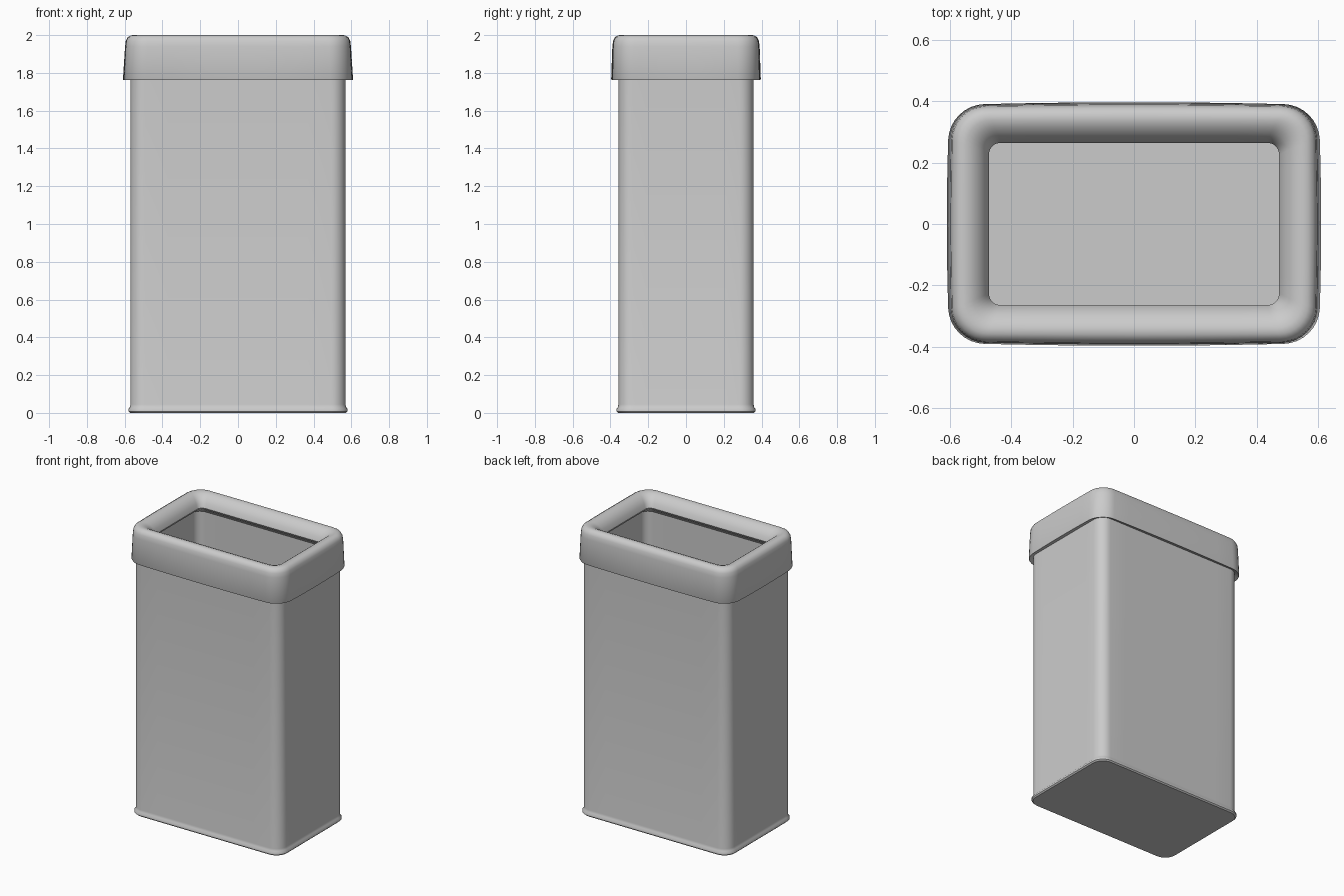
import bpy, bmesh, math

if "Cube" in bpy.data.objects:
    bpy.data.objects.remove(bpy.data.objects["Cube"])

grey = bpy.data.materials.new("plain grey")
grey.diffuse_color = (0.6, 0.6, 0.6, 1)
grey.use_nodes = True
grey.node_tree.nodes["Principled BSDF"].inputs["Base Color"].default_value = grey.diffuse_color

SIDE, ARC = 8, 8  # segments per straight side and per corner


def ring(hx, hy, r, bulge=0.0):
    """Rounded rectangle outline, sides bowed slightly outward by bulge."""
    corners = []
    for k, (sx, sy) in enumerate([(1, 1), (-1, 1), (-1, -1), (1, -1)]):
        arc = []
        for i in range(ARC + 1):
            a = math.pi / 2 * (k + i / ARC)
            arc.append((sx * (hx - r) + r * math.cos(a), sy * (hy - r) + r * math.sin(a)))
        corners.append(arc)
    pts = []
    for k in range(4):
        pts += corners[k]
        p, q = corners[k][-1], corners[(k + 1) % 4][0]
        pts += [(p[0] + (q[0] - p[0]) * i / SIDE, p[1] + (q[1] - p[1]) * i / SIDE)
                for i in range(1, SIDE)]
    return [(x + bulge * (x / hx) * (1 - (y / hy) ** 2),
             y + bulge * (y / hy) * (1 - (x / hx) ** 2)) for x, y in pts]


def loft(name, sections, closed=False):
    """Skin a stack of (hx, hy, radius, z, bulge) sections."""
    bm = bmesh.new()
    loops = [[bm.verts.new((x, y, z)) for x, y in ring(hx, hy, r, b)]
             for hx, hy, r, z, b in sections]
    n = len(loops[0])
    pairs = list(zip(loops, loops[1:]))
    if closed:
        pairs.append((loops[-1], loops[0]))
    for a, b in pairs:
        for i in range(n):
            j = (i + 1) % n
            bm.faces.new((a[i], a[j], b[j], b[i]))
    if not closed:
        bm.faces.new(loops[0][::-1])
        bm.faces.new(loops[-1])
    bmesh.ops.recalc_face_normals(bm, faces=bm.faces)
    me = bpy.data.meshes.new(name)
    bm.to_mesh(me)
    bm.free()
    me.materials.append(grey)
    ob = bpy.data.objects.new(name, me)
    bpy.context.collection.objects.link(ob)
    bpy.ops.object.select_all(action='DESELECT')
    ob.select_set(True)
    bpy.context.view_layer.objects.active = ob
    bpy.ops.object.shade_smooth_by_angle(angle=math.radians(40))


# Hollow bin body: flared foot, tall wall, inner wall and floor
loft("bin_body", [
    (0.572, 0.360, 0.080, 0.000, 0),
    (0.580, 0.368, 0.085, 0.008, 0),
    (0.580, 0.368, 0.085, 0.020, 0),
    (0.573, 0.361, 0.080, 0.030, 0),
    (0.569, 0.358, 0.075, 0.045, 0),
    (0.569, 0.358, 0.075, 1.860, 0),
    (0.545, 0.334, 0.055, 1.860, 0),
    (0.545, 0.334, 0.055, 0.030, 0),
])

# Lid collar: slightly tapered skirt rolling over into the opening
loft("lid_rim", [
    (0.569, 0.358, 0.075, 1.775, 0),
    (0.597, 0.384, 0.110, 1.762, 0.010),
    (0.600, 0.387, 0.112, 1.768, 0.009),
    (0.592, 0.384, 0.110, 1.940, 0.006),
    (0.589, 0.381, 0.108, 1.970, 0.005),
    (0.580, 0.372, 0.102, 1.989, 0.004),
    (0.564, 0.357, 0.092, 1.999, 0.002),
    (0.545, 0.338, 0.080, 2.000, 0),
    (0.522, 0.316, 0.068, 1.992, 0),
    (0.500, 0.294, 0.055, 1.975, 0),
    (0.482, 0.275, 0.045, 1.950, 0),
    (0.472, 0.264, 0.038, 1.920, 0),
    (0.480, 0.272, 0.040, 1.905, 0),
    (0.545, 0.334, 0.055, 1.855, 0),
], closed=True)
